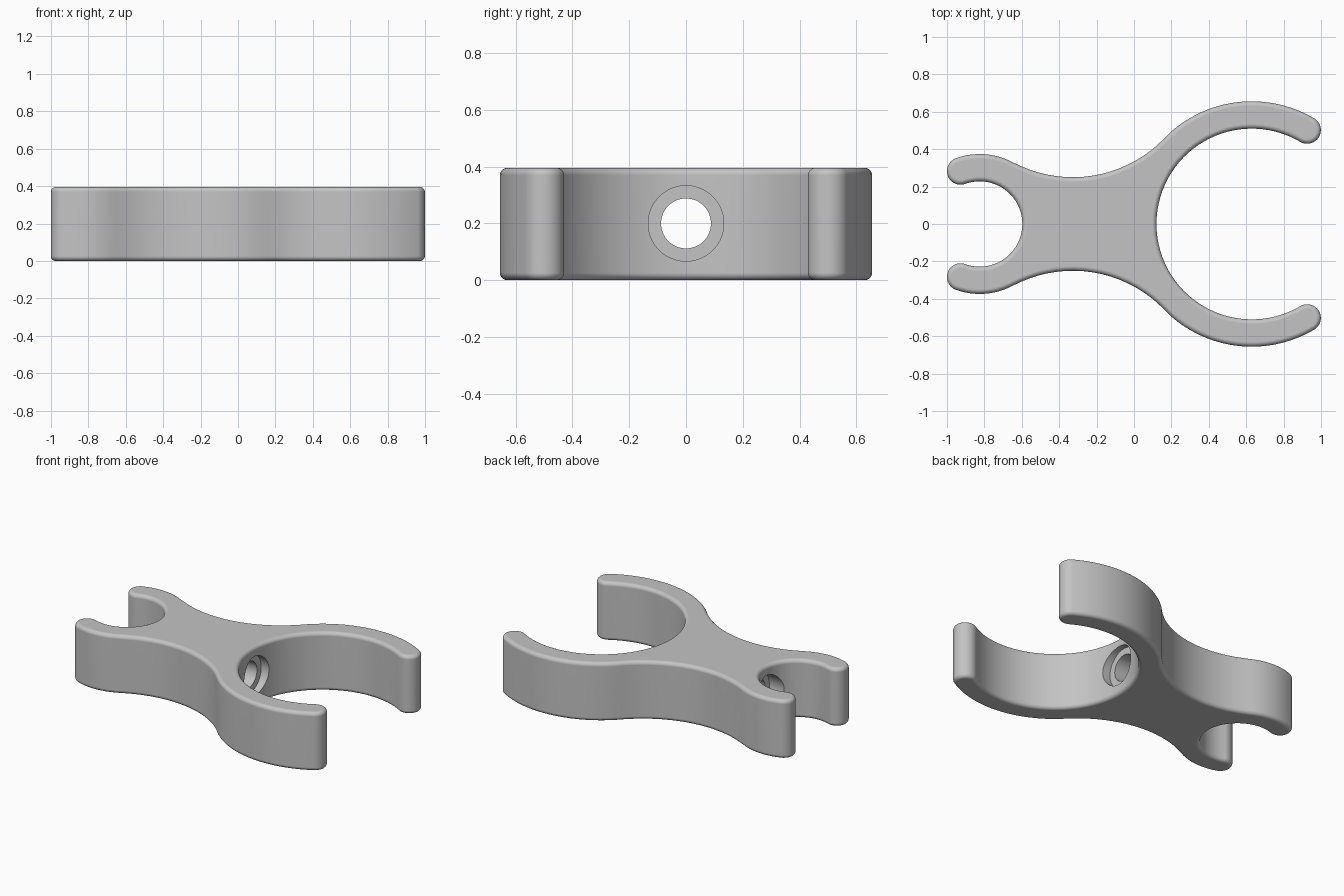
import bpy
import bmesh
from math import radians, degrees, atan2, cos, sin, pi
from mathutils import Matrix, Vector

old = bpy.data.objects.get("Cube")
if old:
    bpy.data.objects.remove(old, do_unlink=True)

HEIGHT = 0.395
ROUND = 0.025          # edge rounding
STEPS = 5              # rounding segments
TIP = 0.073            # half the arm thickness

# Clip and waist circles
BIG, BIG_IN, BIG_OUT, BIG_END = Vector((0.63, 0)), 0.51, 0.656, 59.5
SMALL, SMALL_IN, SMALL_OUT, SMALL_END = Vector((-0.825, 0)), 0.228, 0.374, 109.8
WAIST, WAIST_R = Vector((-0.327, 0.929)), 0.679

grey = bpy.data.materials.new("light grey plastic")
grey.use_nodes = True
colour = (0.55, 0.55, 0.55, 1)
grey.diffuse_color = colour
grey.node_tree.nodes["Principled BSDF"].inputs["Base Color"].default_value = colour


def arc(centre, radius, start, end):
    """Points along an arc in degrees, leaving out the last one."""
    n = max(8, int(abs(end - start) / 4))
    angles = [radians(start + (end - start) * i / n) for i in range(n)]
    return [(centre.x + radius * cos(a), centre.y + radius * sin(a)) for a in angles]


def bearing(a, b):
    return degrees(atan2(b.y - a.y, b.x - a.x))


def tip_centre(centre, inner, angle):
    a = radians(angle)
    return centre + (inner + TIP) * Vector((cos(a), sin(a)))


def outline(d):
    """Closed double clip outline, inset by d."""
    big_join, small_join = bearing(BIG, WAIST), bearing(SMALL, WAIST)
    upper = arc(BIG, BIG_IN + d, 180, BIG_END)
    upper += arc(tip_centre(BIG, BIG_IN, BIG_END), TIP - d, BIG_END + 180, BIG_END + 360)
    upper += arc(BIG, BIG_OUT - d, BIG_END, big_join)
    upper += arc(WAIST, WAIST_R + d, big_join + 180, small_join + 180)
    upper += arc(SMALL, SMALL_OUT - d, small_join, SMALL_END)
    upper += arc(tip_centre(SMALL, SMALL_IN, SMALL_END), TIP - d, SMALL_END, SMALL_END + 180)
    upper += arc(SMALL, SMALL_IN + d, SMALL_END, 0)
    upper.append((SMALL.x + SMALL_IN + d, 0))
    return upper + [(x, -y) for x, y in reversed(upper[1:-1])]


def new_object(name, bm):
    mesh = bpy.data.meshes.new(name)
    bm.to_mesh(mesh)
    bm.free()
    obj = bpy.data.objects.new(name, mesh)
    bpy.context.collection.objects.link(obj)
    mesh.materials.append(grey)
    return obj


# Body: stacked outlines with rounded top and bottom rims
levels = []
for i in range(STEPS + 1):
    a = pi / 2 * i / STEPS
    levels.append((ROUND * (1 - sin(a)), ROUND * (1 - cos(a))))
levels += [(d, HEIGHT - z) for d, z in reversed(levels)]

bm = bmesh.new()
rings = [[bm.verts.new((x, y, z)) for x, y in outline(d)] for d, z in levels]
for low, high in zip(rings, rings[1:]):
    for i in range(len(low)):
        bm.faces.new((low[i - 1], low[i], high[i], high[i - 1]))
bm.faces.new(list(reversed(rings[0])))
bm.faces.new(rings[-1])
body = new_object("double_clip", bm)


def bore(name, radius, x0, x1):
    """Cut a round hole along x through the body."""
    cutter_bm = bmesh.new()
    place = Matrix.Translation(((x0 + x1) / 2, 0, HEIGHT / 2 + 0.002)) @ Matrix.Rotation(pi / 2, 4, 'Y')
    bmesh.ops.create_cone(cutter_bm, cap_ends=True, segments=64, radius1=radius,
                          radius2=radius, depth=x1 - x0, matrix=place)
    cutter = new_object(name, cutter_bm)
    cutter.hide_render = True
    mod = body.modifiers.new(name, 'BOOLEAN')
    mod.operation, mod.solver, mod.object = 'DIFFERENCE', 'EXACT', cutter
    bpy.context.view_layer.objects.active = body
    bpy.ops.object.modifier_apply(modifier=name)
    bpy.data.objects.remove(cutter, do_unlink=True)


# Screw hole and the recess at each end of it
bore("screw_hole", 0.088, -0.75, 0.4)
bore("big_recess", 0.133, 0.08, 0.4)
bore("small_recess", 0.133, -0.75, -0.56 + 0.03)

bpy.ops.object.select_all(action='DESELECT')
body.select_set(True)
bpy.context.view_layer.objects.active = body
bpy.ops.object.shade_smooth_by_angle(angle=radians(30))
normals = body.modifiers.new("clean_normals", 'WEIGHTED_NORMAL')
normals.keep_sharp = True
